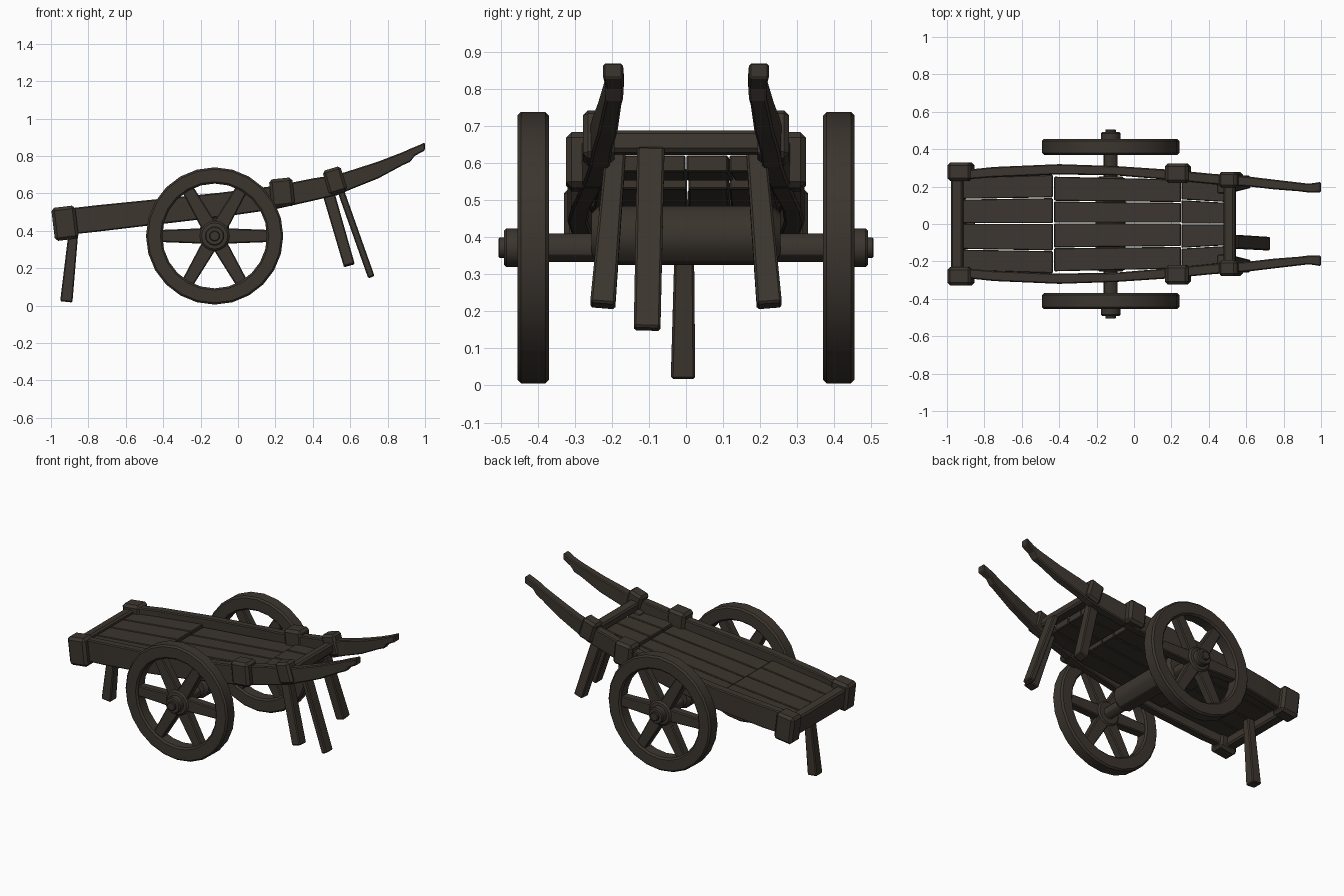
import bpy, bmesh, math
from mathutils import Vector, Matrix

cube = bpy.data.objects.get("Cube")
if cube:
    bpy.data.objects.remove(cube, do_unlink=True)

COLOR = (0.045, 0.036, 0.028, 1)
wood = bpy.data.materials.new("dark wood")
wood.use_nodes = True
wood.diffuse_color = COLOR
shader = wood.node_tree.nodes["Principled BSDF"]
shader.inputs["Base Color"].default_value = COLOR
shader.inputs["Roughness"].default_value = 0.9


def finish(name, bm, bevel=0.0, smooth=False):
    bmesh.ops.recalc_face_normals(bm, faces=bm.faces)
    mesh = bpy.data.meshes.new(name)
    bm.to_mesh(mesh)
    bm.free()
    mesh.materials.append(wood)
    ob = bpy.data.objects.new(name, mesh)
    bpy.context.collection.objects.link(ob)
    if bevel:
        mod = ob.modifiers.new("worn edges", 'BEVEL')
        mod.width = bevel
        mod.limit_method = 'ANGLE'
        mod.angle_limit = math.radians(40)
    if smooth:
        bpy.ops.object.select_all(action='DESELECT')
        ob.select_set(True)
        bpy.context.view_layer.objects.active = ob
        bpy.ops.object.shade_smooth_by_angle(angle=math.radians(30))
    return ob


def box(name, center, size, tilt=0.0, bevel=0.012):
    """Bevelled block, tilted so that its +x end rises."""
    bm = bmesh.new()
    bmesh.ops.create_cube(bm, size=1)
    m = (Matrix.Translation(center) @ Matrix.Rotation(-math.radians(tilt), 4, 'Y')
         @ Matrix.Diagonal((*size, 1)))
    bm.transform(m)
    return finish(name, bm, bevel)


def loft(name, rings, bevel=0.005):
    """Skin a list of four-point rings and cap both ends."""
    bm = bmesh.new()
    vs = [[bm.verts.new(p) for p in ring] for ring in rings]
    for a, b in zip(vs, vs[1:]):
        for i in range(4):
            j = (i + 1) % 4
            bm.faces.new((a[i], a[j], b[j], b[i]))
    bm.faces.new(vs[0])
    bm.faces.new(vs[-1])
    return finish(name, bm, bevel)


def section(x, y0, y1, z0, z1):
    return [(x, y0, z0), (x, y1, z0), (x, y1, z1), (x, y0, z1)]


def beam(name, top, bottom, top_size, bottom_size, bevel=0.006):
    """Tapered leg between two points; sizes are (along x, along y)."""
    top, bottom = Vector(top), Vector(bottom)
    d = (top - bottom).normalized()
    v = (Vector((0, 1, 0)) - d * d.y).normalized()
    u = v.cross(d)
    corners = ((-.5, -.5), (.5, -.5), (.5, .5), (-.5, .5))
    return loft(name, [[p + u * s[0] * a + v * s[1] * b for a, b in corners]
                       for p, s in ((top, top_size), (bottom, bottom_size))], bevel)


def lathe(name, profile, x, z, side=1, steps=24, closed=False):
    """Spin (radius, y) points about a y axis through x, z."""
    bm = bmesh.new()
    rings = []
    for k in range(steps):
        a = 2 * math.pi * k / steps
        rings.append([bm.verts.new((x + r * math.cos(a), y * side, z + r * math.sin(a)))
                      for r, y in profile])
    n = len(profile)
    for k in range(steps):
        a, b = rings[k], rings[(k + 1) % steps]
        for i in range(n if closed else n - 1):
            j = (i + 1) % n
            bm.faces.new((a[i], a[j], b[j], b[i]))
    if not closed:
        bm.faces.new([r[0] for r in rings])
        bm.faces.new([r[-1] for r in rings])
    return finish(name, bm, smooth=True)


AXLE_X, AXLE_Z = -0.125, 0.372

# Side rails that run on into the handles: x, inner y, outer y, bottom z, top z
RAIL = [(-0.94, .235, .285, .375, .515), (-0.75, .25, .305, .395, .537),
        (-0.4, .265, .32, .437, .572), (-0.1, .26, .31, .472, .603),
        (0.2, .235, .29, .515, .64), (0.4, .215, .27, .56, .68),
        (0.53, .205, .26, .59, .70), (0.62, .2, .253, .628, .728),
        (0.75, .185, .237, .68, .77), (0.88, .175, .222, .75, .82),
        (0.92, .17, .217, .768, .838), (0.945, .168, .217, .80, .848),
        (1.0, .17, .225, .83, .872)]

for side, label in ((1, "left"), (-1, "right")):
    loft(label + "_rail_and_handle",
         [section(x, side * a, side * b, c, d) for x, a, b, c, d in RAIL], 0.006)

    # Clamp blocks on the rails
    box(label + "_tail_block", (-.925, side * .28, .44), (.128, .1, .178), 7, .016)
    box(label + "_middle_block", (.235, side * .272, .604), (.125, .105, .152), 6, .016)
    box(label + "_front_block", (.518, side * .236, .668), (.1, .085, .135), 17, .014)

    # Splayed front legs
    beam(label + "_front_leg", (.475, side * .19, .63), (.595, side * .225, .215),
         (.065, .055), (.06, .068))

    # Wheel: rim, spokes and stepped hub
    lathe(label + "_wheel_rim",
          [(.28, .38), (.29, .37), (.357, .37), (.367, .38),
           (.367, .445), (.357, .455), (.29, .455), (.28, .445)],
          AXLE_X, AXLE_Z, side, closed=True)
    for k in range(6):
        a = k * math.pi / 3
        hub, rim = [(AXLE_X + r * math.cos(a), side * .412, AXLE_Z + r * math.sin(a))
                    for r in (.04, .3)]
        d = Vector((math.cos(a), 0, math.sin(a)))
        u = Vector((-d.z, 0, d.x))
        rings = []
        for p, w in ((hub, .042), (rim, .032)):
            rings.append([Vector(p) + u * w * s + Vector((0, .028 * t, 0))
                          for s, t in ((-1, -1), (1, -1), (1, 1), (-1, 1))])
        loft(f"{label}_spoke_{k + 1}", rings, .006)
    lathe(label + "_wheel_hub",
          [(.07, .375), (.08, .385), (.08, .44), (.07, .45), (.052, .452), (.052, .485),
           (.046, .492), (.028, .492), (.028, .503), (.024, .506)],
          AXLE_X, AXLE_Z, side, steps=16)

# Axle and its thick middle beam
lathe("axle", [(.038, -.4), (.038, .4)], AXLE_X, AXLE_Z, steps=12)
lathe("axle_beam", [(.06, -.255), (.08, -.235), (.08, .235), (.06, .255)],
      AXLE_X, .405, steps=12)


# Floor planks in three tapering sections
def floor(name, x0, x1, half0, half1, splits, drop, thick):
    cuts = [-1] + splits + [1]
    for i in range(4):
        rings = []
        for x, half in ((x0, half0), (x1, half1)):
            top = .572 + .1 * x - drop
            rings.append(section(x, cuts[i] * half + .002, cuts[i + 1] * half - .002,
                                 top - thick, top))
        loft(f"{name}_plank_{i + 1}", rings, .004)


floor("rear", -.93, -.434, .25, .265, [-.54, .01, .53], 0, .045)
floor("middle", -.427, .25, .255, .24, [-.5, .02, .48], .012, .055)
floor("front", .254, .5, .235, .21, [-.55, 0, .55], 0, .045)

# Cross bars at both ends of the bed
box("tail_bar", (-.94, 0, .437), (.065, .5, .125), 7, .01)
box("front_bar", (.512, 0, .655), (.062, .42, .06), 10, .01)

# Tail leg and loose flat prop
beam("tail_leg", (-.875, -.004, .44), (-.918, -.008, .02), (.05, .05), (.066, .066))
beam("flat_prop", (.54, -.095, .64), (.713, -.105, .152), (.036, .074), (.036, .072))
